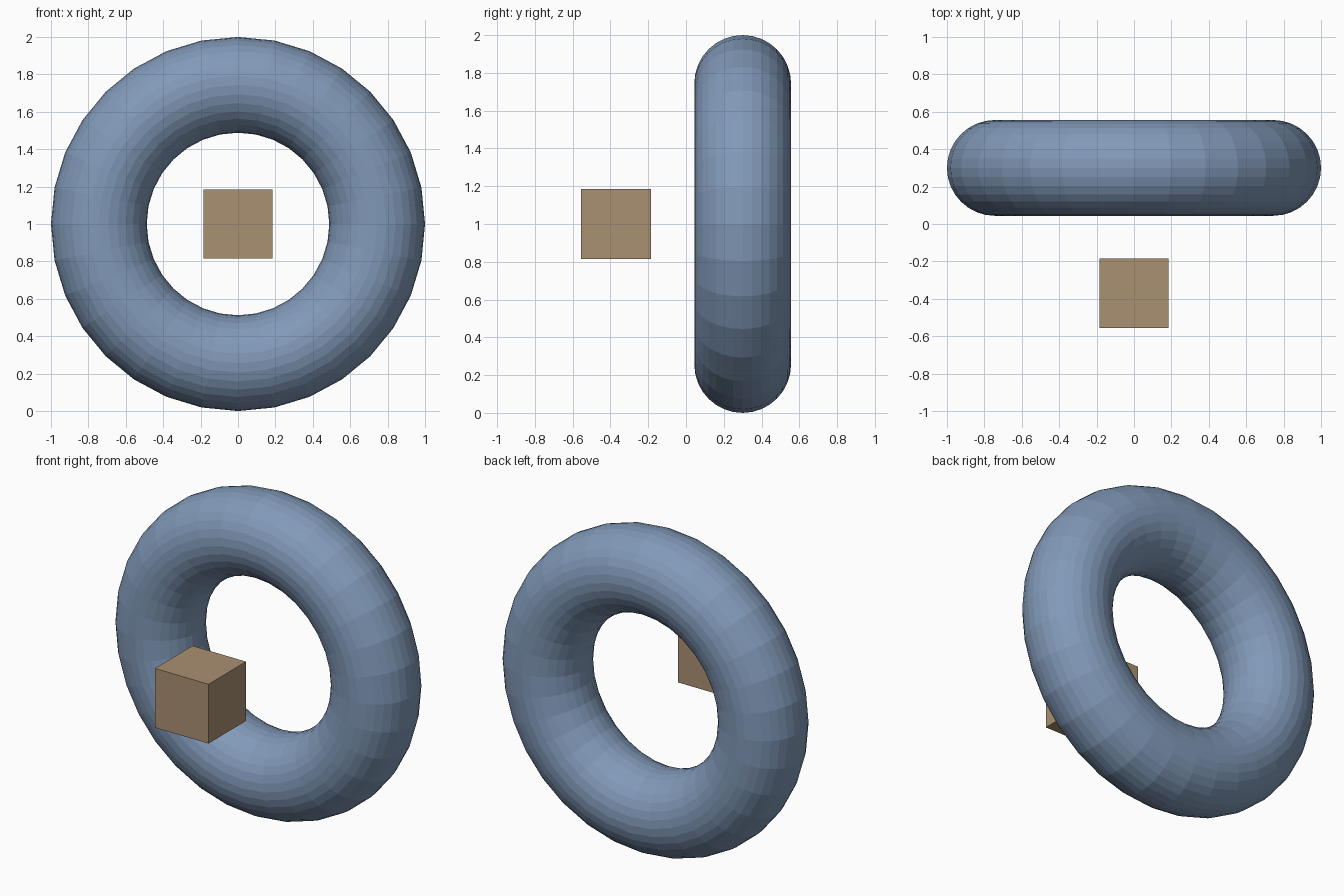
import bpy
from math import radians

if "Cube" in bpy.data.objects:
    bpy.data.objects.remove(bpy.data.objects["Cube"])

# Upright ring, axis along y, flat faceted
bpy.ops.mesh.primitive_torus_add(
    major_segments=32, minor_segments=32,
    major_radius=0.744, minor_radius=0.256,
    location=(0, 0.3, 1), rotation=(radians(90), 0, 0))
ring = bpy.context.object
ring.name = "ring"
bpy.ops.object.shade_flat()

# Small cube floating in front of the hole
bpy.ops.mesh.primitive_cube_add(size=0.37, location=(0, -0.37, 1))
cube = bpy.context.object
cube.name = "cube"

# Colours
for obj, colour in ((ring, (0.22, 0.32, 0.48, 1)), (cube, (0.40, 0.28, 0.17, 1))):
    mat = bpy.data.materials.new(obj.name + "_colour")
    mat.diffuse_color = colour
    mat.use_nodes = True
    mat.node_tree.nodes["Principled BSDF"].inputs["Base Color"].default_value = mat.diffuse_color
    obj.data.materials.append(mat)
